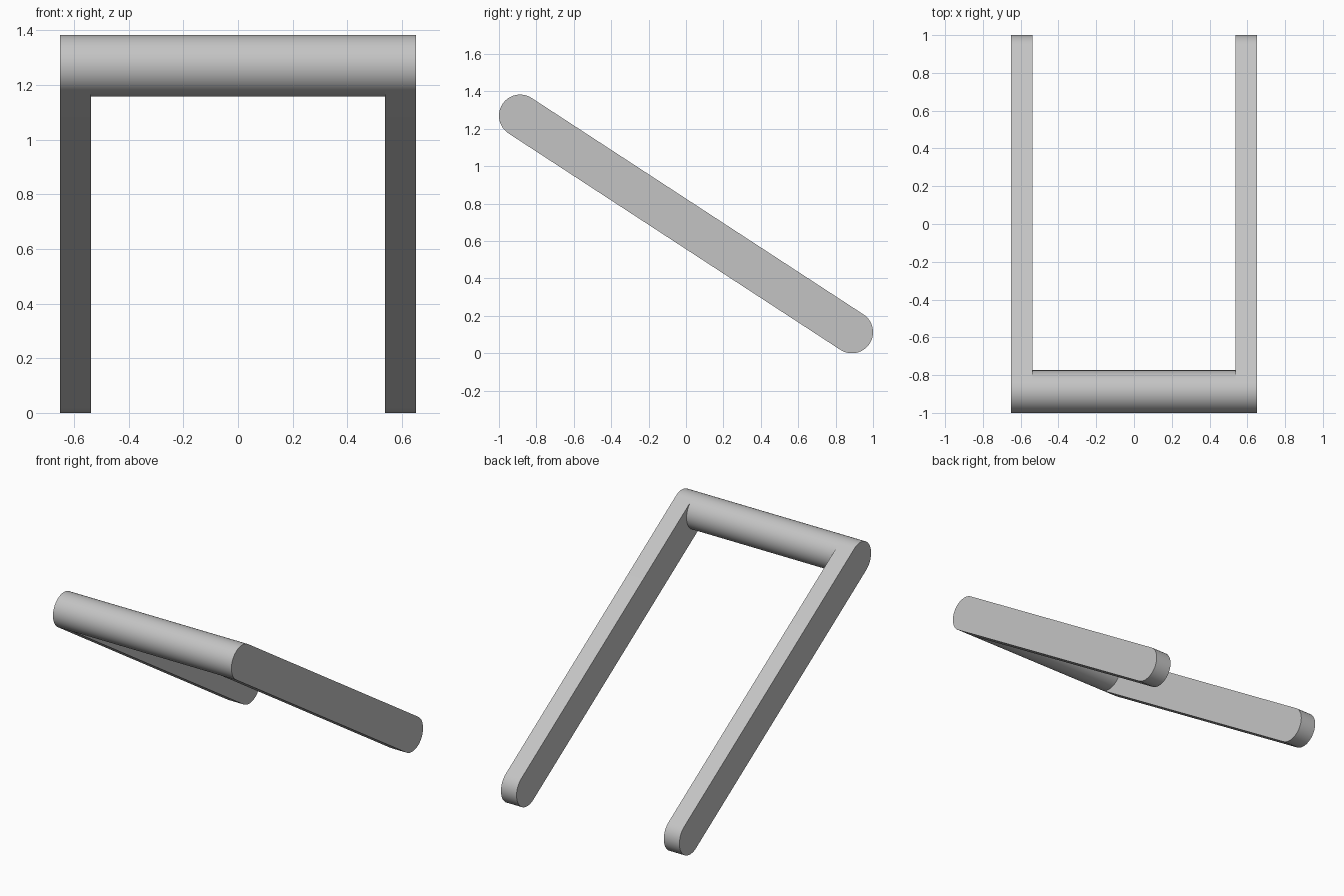
import bpy, bmesh
from math import atan2, cos, sin, pi, radians
from mathutils import Vector

cube = bpy.data.objects.get("Cube")
if cube:
    bpy.data.objects.remove(cube, do_unlink=True)

RADIUS = 0.113
OUTER, INNER = 0.652, 0.538
TOP = Vector((0, -0.887, 1.27))
FOOT = Vector((0, 0.887, 0.113))
ARC_STEPS = 32

grey = bpy.data.materials.new("plain_grey")
grey.use_nodes = True
colour = (0.55, 0.55, 0.55, 1)
grey.diffuse_color = colour
grey.node_tree.nodes["Principled BSDF"].inputs["Base Color"].default_value = colour


def arc(centre, start, sweep, steps):
    """Points round a centre in the side plane."""
    return [centre + RADIUS * Vector((0, cos(start + sweep * i / steps),
                                      sin(start + sweep * i / steps)))
            for i in range(steps + 1)]


def extrude_profile(name, points, x0, x1, caps=True):
    """Sweep a closed side profile along x."""
    bm = bmesh.new()
    a, b = ([bm.verts.new((x, p.y, p.z)) for p in points] for x in (x0, x1))
    n = len(points)
    for i in range(n):
        j = (i + 1) % n
        bm.faces.new((a[j], a[i], b[i], b[j]))
    if caps:
        bm.faces.new(a)
        bm.faces.new(b[::-1])
    bmesh.ops.recalc_face_normals(bm, faces=bm.faces)
    mesh = bpy.data.meshes.new(name)
    bm.to_mesh(mesh)
    bm.free()
    mesh.materials.append(grey)
    obj = bpy.data.objects.new(name, mesh)
    bpy.context.collection.objects.link(obj)
    bpy.ops.object.select_all(action='DESELECT')
    obj.select_set(True)
    bpy.context.view_layer.objects.active = obj
    bpy.ops.object.shade_smooth_by_angle(angle=radians(30))
    return obj


# Sloping side arms with rounded ends
slope = FOOT - TOP
tilt = atan2(slope.z, slope.y)
capsule = (arc(FOOT, tilt - pi / 2, pi, ARC_STEPS)
           + arc(TOP, tilt + pi / 2, pi, ARC_STEPS))
extrude_profile("left_arm", capsule, INNER, OUTER)
extrude_profile("right_arm", capsule, -OUTER, -INNER)

# Round crossbar joining the upper ends, open where it meets the arms
circle = arc(TOP, tilt + pi / 2, 2 * pi, 2 * ARC_STEPS)[:-1]
extrude_profile("crossbar", circle, -INNER, INNER, caps=False)
